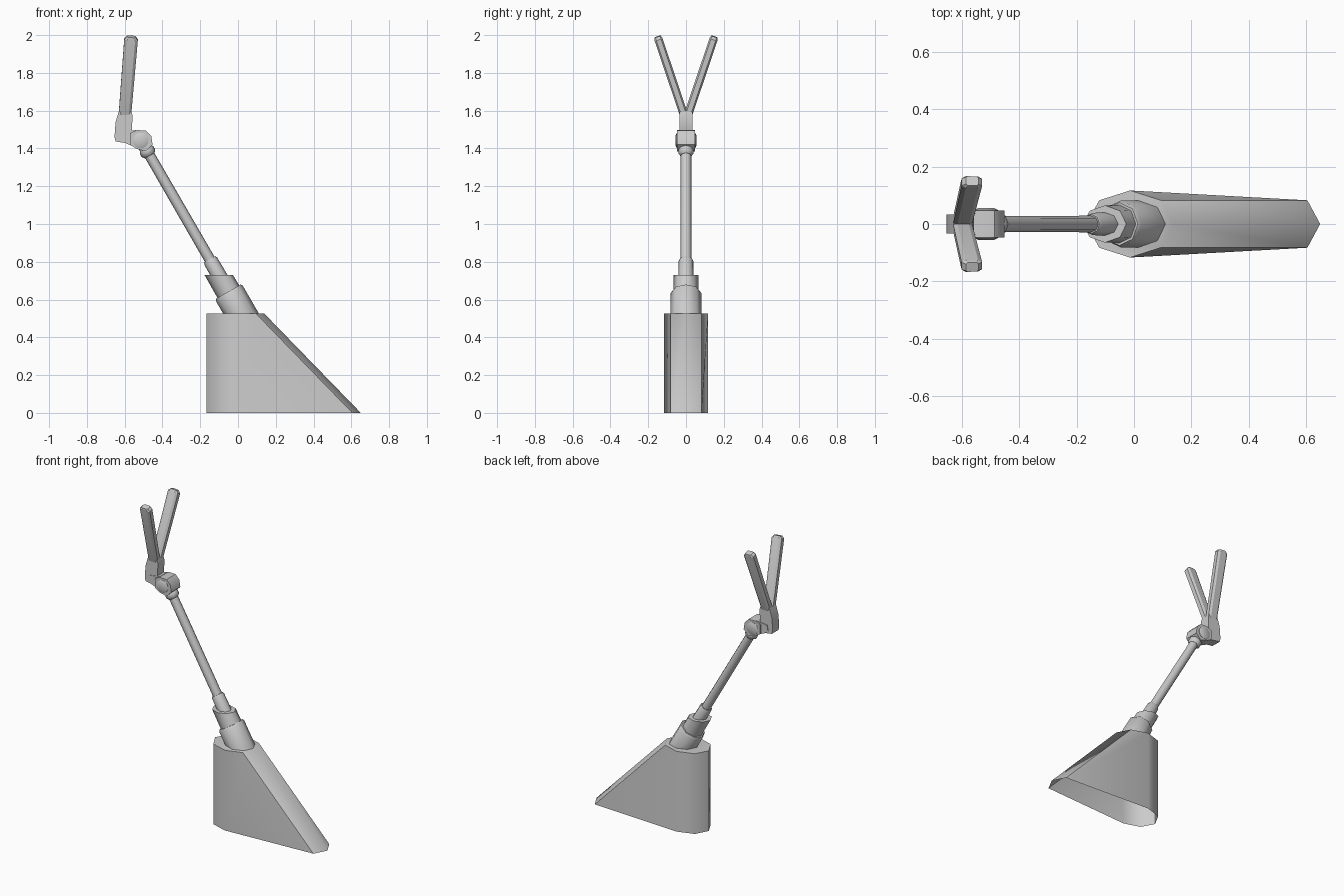
import bpy, bmesh, math
from mathutils import Vector, Matrix

if "Cube" in bpy.data.objects:
    bpy.data.objects.remove(bpy.data.objects["Cube"])

AXIS = Vector((-0.5, 0, math.sqrt(0.75)))      # lean of the arm
SIDE = Vector((math.sqrt(0.75), 0, 0.5))
Y = Vector((0, 1, 0))


def finish(name, bm, angle=50):
    bmesh.ops.recalc_face_normals(bm, faces=bm.faces)
    me = bpy.data.meshes.new(name)
    bm.to_mesh(me)
    bm.free()
    ob = bpy.data.objects.new(name, me)
    bpy.context.collection.objects.link(ob)
    bpy.context.view_layer.objects.active = ob
    bpy.ops.object.select_all(action='DESELECT')
    ob.select_set(True)
    bpy.ops.object.shade_smooth_by_angle(angle=math.radians(angle))
    return ob


def loft(name, rings, cap_start=True, cap_end=True, angle=50):
    bm = bmesh.new()
    rows = [[bm.verts.new(p) for p in r] for r in rings]
    n = len(rows[0])
    for a, b in zip(rows, rows[1:]):
        for i in range(n):
            j = (i + 1) % n
            bm.faces.new((a[i], a[j], b[j], b[i]))
    if cap_start:
        bm.faces.new(rows[0][::-1])
    if cap_end:
        bm.faces.new(rows[-1])
    return finish(name, bm, angle)


def arm_ring(z, r, level=False, n=8):
    # ring around the leaning axis; level rings are cut horizontally
    c = Vector((-0.05 - (z - 0.64) * 0.5774, 0, z))
    pts = []
    for i in range(n):
        a = 2 * math.pi * i / n
        p = c + (SIDE * math.cos(a) + Y * math.sin(a)) * r
        if level:
            p += AXIS * ((z - p.z) / AXIS.z)
        pts.append(p)
    return pts


def plate(name, profile, half, angle=40):
    return loft(name, [[(x, s * half, z) for x, z in profile] for s in (-1, 1)], angle=angle)


def disc(name, x, z, r, half, dome, n):
    def ring(y, k):
        return [(x + k * math.cos(2 * math.pi * (i + .5) / n), y,
                 z + k * math.sin(2 * math.pi * (i + .5) / n)) for i in range(n)]
    return loft(name, [ring(-half - dome, r * .7), ring(-half, r),
                       ring(half, r), ring(half + dome, r * .7)])


# Base: octagon with its right corners pulled out at floor level, open below
top, bottom = [], []
for i in range(8):
    a = math.pi * i / 4
    x, y = -0.014 + 0.152 * math.cos(a), 0.117 * math.sin(a)
    top.append((x, y, 0.527))
    bottom.append((x + (0.512 if math.cos(a) > 0.1 else 0), y, 0))
loft("base", [bottom, top], cap_start=False)

# Stepped sockets and rod
loft("lower_socket", [arm_ring(0.52, 0.082, True), arm_ring(0.632, 0.082), arm_ring(0.642, 0.075)])
loft("middle_socket", [arm_ring(0.60, 0.067), arm_ring(0.73, 0.065, True)])
loft("upper_socket", [arm_ring(0.68, 0.041), arm_ring(0.803, 0.039), arm_ring(0.813, 0.034)])
loft("rod", [arm_ring(0.76, 0.029), arm_ring(1.40, 0.028)])
loft("rod_collar", [arm_ring(1.362, 0.029), arm_ring(1.374, 0.041),
                    arm_ring(1.392, 0.041), arm_ring(1.402, 0.034), arm_ring(1.43, 0.034)])

# Pivot joint with round bolt and link
plate("joint", [(-0.537, 1.497), (-0.487, 1.495), (-0.459, 1.465), (-0.452, 1.42),
                (-0.487, 1.385), (-0.535, 1.397), (-0.572, 1.42), (-0.572, 1.48)], 0.047)
disc("joint_bolt", -0.516, 1.442, 0.042, 0.049, 0.006, 12)
plate("link", [(-0.54, 1.497), (-0.53, 1.40), (-0.60, 1.43), (-0.622, 1.45), (-0.615, 1.485)], 0.038)
plate("prong_block", [(-0.654, 1.46), (-0.648, 1.437), (-0.59, 1.428), (-0.563, 1.475),
                      (-0.558, 1.575), (-0.566, 1.60), (-0.63, 1.60), (-0.648, 1.54)], 0.034)

# Two chamfered prongs forming a V
for s, name in ((-1, "front_prong"), (1, "back_prong")):
    a, b = Vector((-0.599, s * 0.010, 1.575)), Vector((-0.565, s * 0.1505, 1.992))
    d = (b - a).normalized()
    u = Vector((1, 0, 0))
    u = (u - d * u.dot(d)).normalized()
    v = d.cross(u)

    def section(c, w, t, k):
        return [c + u * p * w + v * q * t for p, q in
                ((1, k), (k, 1), (-k, 1), (-1, k), (-1, -k), (-k, -1), (k, -1), (1, -k))]
    loft(name, [section(a, 0.033, 0.022, 0.6), section(b - d * 0.015, 0.036, 0.022, 0.6),
                section(b, 0.022, 0.017, 0.7)], angle=25)
